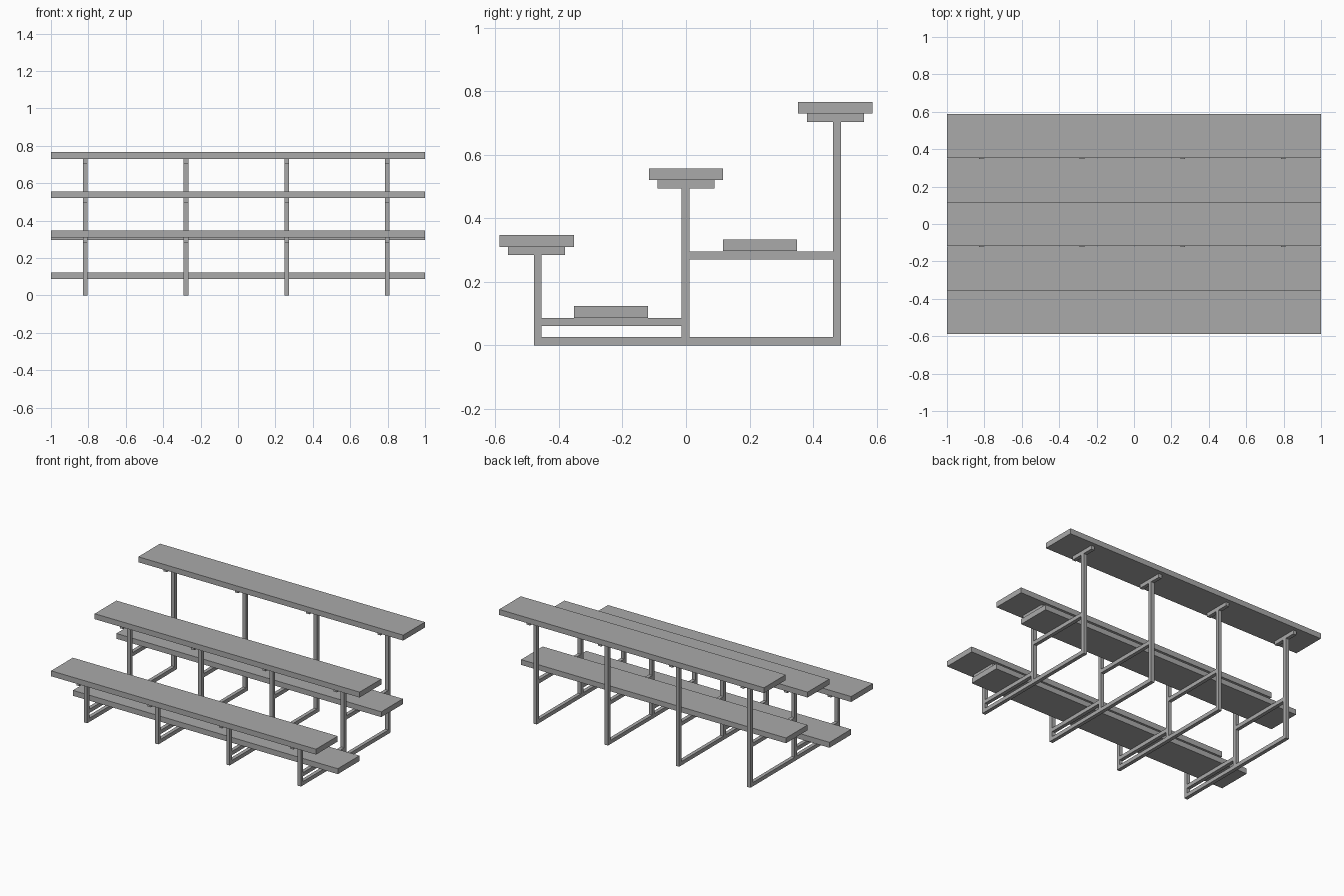
import bpy, bmesh

if "Cube" in bpy.data.objects:
    bpy.data.objects.remove(bpy.data.objects["Cube"])

grey = bpy.data.materials.new("aluminium grey")
grey.diffuse_color = (0.4, 0.4, 0.4, 1)
grey.use_nodes = True
grey.node_tree.nodes["Principled BSDF"].inputs["Base Color"].default_value = grey.diffuse_color


def boxes(name, specs):
    """One object made of boxes given as (x0, x1, y0, y1, z0, z1)."""
    bm = bmesh.new()
    for x0, x1, y0, y1, z0, z1 in specs:
        vs = bmesh.ops.create_cube(bm, size=1)["verts"]
        for v in vs:
            v.co = ((x0 + x1) / 2 + v.co.x * (x1 - x0),
                    (y0 + y1) / 2 + v.co.y * (y1 - y0),
                    (z0 + z1) / 2 + v.co.z * (z1 - z0))
    me = bpy.data.meshes.new(name)
    bm.to_mesh(me)
    bm.free()
    me.materials.append(grey)
    ob = bpy.data.objects.new(name, me)
    bpy.context.collection.objects.link(ob)
    return ob


# Seat planks: (name, y centre, underside height, post centre)
seats = [("front", -0.47, 0.31, -0.4665),
         ("middle", 0.0, 0.52, -0.0015),
         ("back", 0.47, 0.729, 0.4755)]
for name, y, z, _ in seats:
    boxes(name + "_seat", [(-1, 1, y - 0.117, y + 0.117, z, z + 0.037)])

# Foot planks
boxes("lower_footboard", [(-1, 1, -0.352, -0.119, 0.087, 0.124)])
boxes("upper_footboard", [(-1, 1, 0.117, 0.35, 0.297, 0.333)])

# Four identical support frames of square tube
T = 0.0125
for i in range(4):
    x = -0.816 + i * 0.538
    a, b = x - T, x + T
    posts = [(a, b, p - T, p + T, 0.026 if n == "middle" else 0, z - 0.026)
             for n, y, z, p in seats]
    brackets = [(a, b, y - 0.09, y + 0.09, z - 0.026, z) for n, y, z, p in seats]
    rails = [(a, b, -0.454, 0.463, 0, 0.026),        # ground rail
             (a, b, -0.454, -0.014, 0.061, 0.087),   # lower footboard rail
             (a, b, 0.011, 0.463, 0.27, 0.296)]      # upper footboard rail
    boxes(f"support_frame_{i + 1}", posts + brackets + rails)
